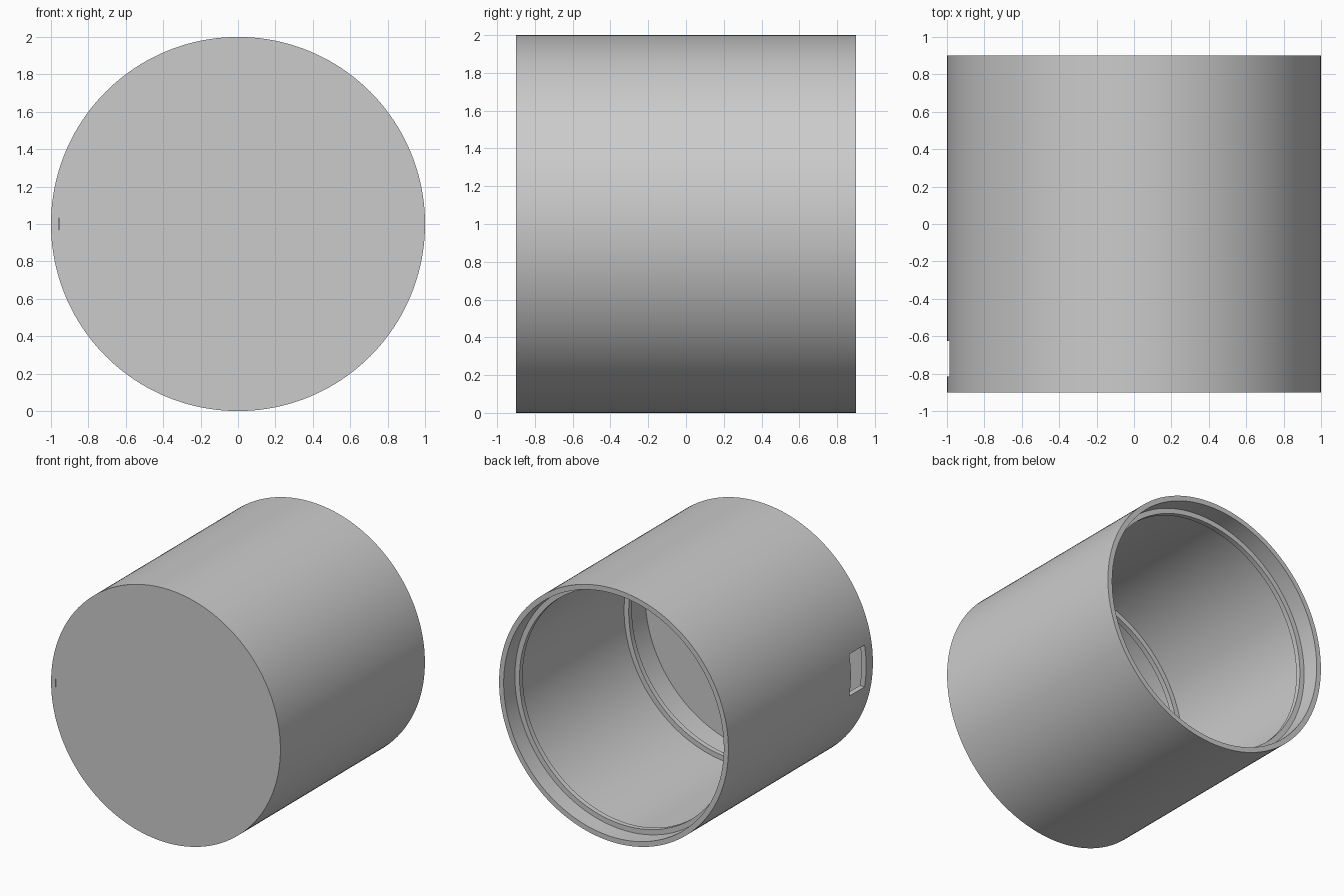
import bpy, bmesh, math

SEGMENTS = 160

cube = bpy.data.objects.get("Cube")
if cube:
    bpy.data.objects.remove(cube, do_unlink=True)

grey = bpy.data.materials.new("light grey")
grey.use_nodes = True
colour = (0.6, 0.6, 0.6, 1)
grey.diffuse_color = colour
grey.node_tree.nodes["Principled BSDF"].inputs["Base Color"].default_value = colour


def add_object(name, bm):
    bmesh.ops.recalc_face_normals(bm, faces=bm.faces)
    mesh = bpy.data.meshes.new(name)
    bm.to_mesh(mesh)
    bm.free()
    mesh.materials.append(grey)
    obj = bpy.data.objects.new(name, mesh)
    bpy.context.collection.objects.link(obj)
    return obj


def lathe(name, profile):
    """Turn (radius, y) points about the y axis and cap both ends."""
    bm = bmesh.new()
    rings = []
    for r, y in profile:
        angles = [2 * math.pi * i / SEGMENTS for i in range(SEGMENTS)]
        rings.append([bm.verts.new((r * math.cos(a), y, 1 + r * math.sin(a))) for a in angles])
    for a, b in zip(rings, rings[1:]):
        for i in range(SEGMENTS):
            j = (i + 1) % SEGMENTS
            bm.faces.new((a[i], a[j], b[j], b[i]))
    bm.faces.new(rings[0])
    bm.faces.new(rings[-1])
    return add_object(name, bm)


def cut_box(target, name, low, high):
    """Subtract a box given by two opposite corners."""
    bm = bmesh.new()
    bmesh.ops.create_cube(bm, size=1)
    for v in bm.verts:
        v.co = [(a + b) / 2 + c * (b - a) for a, b, c in zip(low, high, v.co)]
    cutter = add_object(name, bm)
    cutter.hide_render = True
    cutter.hide_set(True)
    mod = target.modifiers.new(name, "BOOLEAN")
    mod.operation = "DIFFERENCE"
    mod.solver = "EXACT"
    mod.object = cutter
    bpy.context.view_layer.objects.active = target
    bpy.ops.object.modifier_apply(modifier=name)
    bpy.data.objects.remove(cutter, do_unlink=True)


# Cup: thin shell, closed front, open back, two raised rings inside
BORE, RING = 0.96, 0.92
cup = lathe("cup_shell", [
    (1.0, -0.9), (1.0, 0.9),                                    # outer wall
    (BORE, 0.9), (BORE, 0.76),                                  # lip
    (RING, 0.76), (RING, 0.72),                                 # back ring
    (BORE, 0.72), (BORE, -0.6),                                 # main bore
    (RING, -0.6), (RING, -0.64),                                # front ring
    (BORE, -0.64), (BORE, -0.865),                              # front chamber and floor
])
bpy.ops.object.select_all(action="DESELECT")
cup.select_set(True)

# Side window through the wall
cut_box(cup, "side_window", (-1.1, -0.815, 0.835), (-0.86, -0.625, 1.165))
# Shallow narrow slit in the front face
cut_box(cup, "front_slit", (-0.96, -1.0, 0.967), (-0.956, -0.88, 1.033))

bpy.context.view_layer.objects.active = cup
cup.select_set(True)
bpy.ops.object.shade_smooth_by_angle(angle=math.radians(30))
